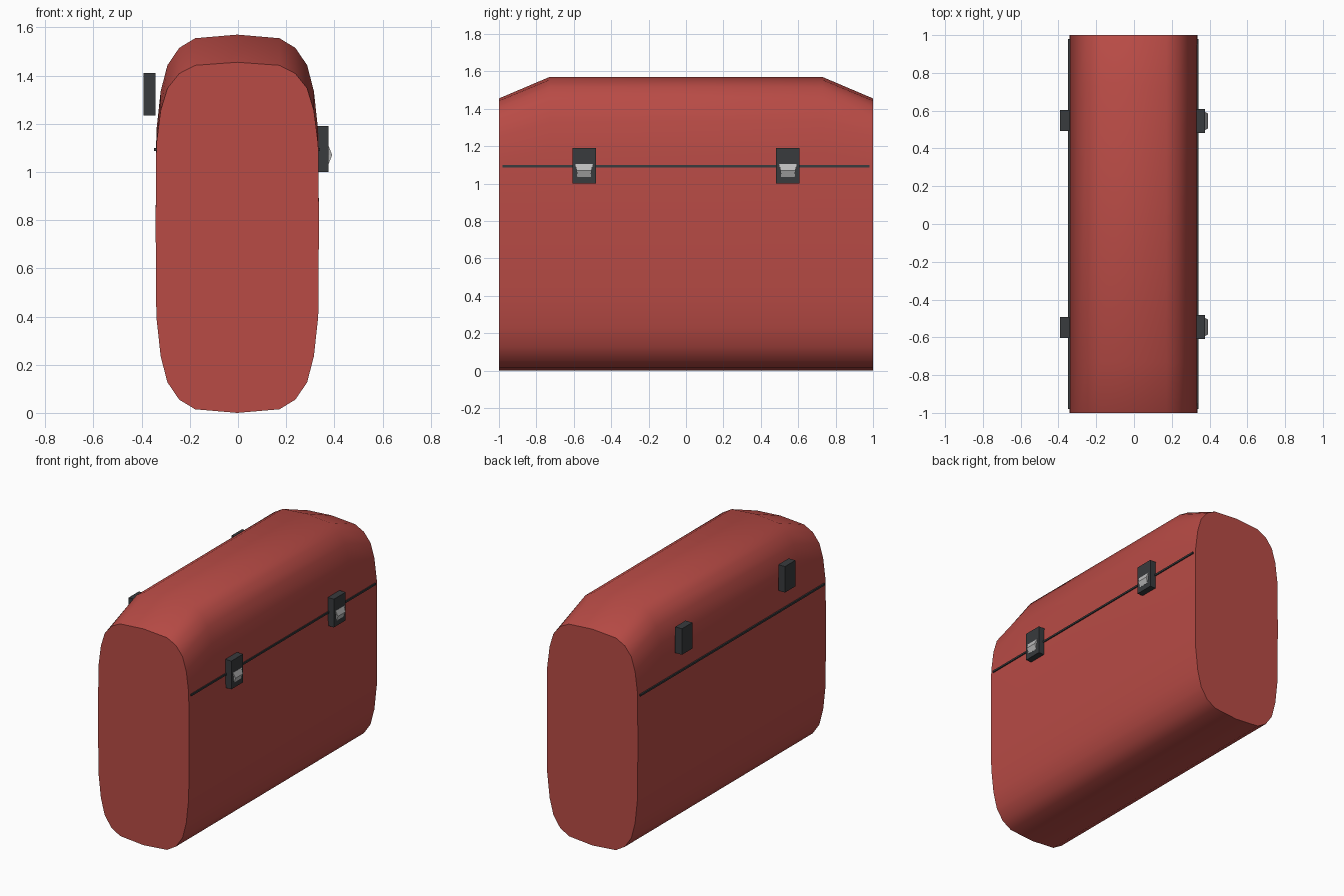
import bpy, bmesh, math

if "Cube" in bpy.data.objects:
    bpy.data.objects.remove(bpy.data.objects["Cube"])


def material(name, rgb):
    m = bpy.data.materials.new(name)
    m.diffuse_color = (*rgb, 1)
    m.use_nodes = True
    m.node_tree.nodes["Principled BSDF"].inputs["Base Color"].default_value = m.diffuse_color
    return m


RED = material("red_shell", (0.48, 0.07, 0.06))
DARK = material("dark_fittings", (0.04, 0.043, 0.047))
GREY = material("latch_metal", (0.5, 0.5, 0.5))


def loft(name, rings, mat, smooth=False):
    """Skin equal-length point loops and cap both ends."""
    bm = bmesh.new()
    loops = [[bm.verts.new(p) for p in ring] for ring in rings]
    n = len(loops[0])
    for a, b in zip(loops, loops[1:]):
        for i in range(n):
            j = (i + 1) % n
            bm.faces.new((a[i], a[j], b[j], b[i]))
    bm.faces.new(loops[0])
    bm.faces.new(loops[-1])
    bmesh.ops.recalc_face_normals(bm, faces=bm.faces)
    me = bpy.data.meshes.new(name)
    bm.to_mesh(me)
    bm.free()
    ob = bpy.data.objects.new(name, me)
    bpy.context.collection.objects.link(ob)
    me.materials.append(mat)
    if smooth:
        bpy.ops.object.select_all(action='DESELECT')
        ob.select_set(True)
        bpy.context.view_layer.objects.active = ob
        bpy.ops.object.shade_smooth_by_angle(angle=math.radians(35))
    return ob


def box(name, x0, x1, y0, y1, z0, z1, mat):
    ring = lambda y: [(x0, y, z0), (x1, y, z0), (x1, y, z1), (x0, y, z1)]
    return loft(name, [ring(y0), ring(y1)], mat)


# Case shell: rounded cross-section, lid sloping down towards both ends
MID = 0.785
CX = -0.003
quarter = [(0, 0.785), (0.175, 0.77), (0.241, 0.73), (0.29, 0.658),
           (0.318, 0.55), (0.336, 0.385), (0.339, 0)]
right = quarter + [(x, -z) for x, z in quarter[-2::-1]]
section = right + [(-x, z) for x, z in right[-2:0:-1]]


def shell_ring(y, lid):
    return [(CX + x, y, MID + z * (lid if z > 0 else 1)) for x, z in section]


loft("case_shell", [shell_ring(y, k) for y, k in
                    ((-1, 0.854), (-0.73, 1), (0.73, 1), (1, 0.854))], RED, True)

# Dark seam strips between lid and base on both sides
box("seam_right", 0.32, 0.341, -0.98, 0.98, 1.087, 1.099, DARK)
box("seam_left", -0.349, -0.325, -0.98, 0.98, 1.087, 1.099, DARK)

for side, label in ((-1, "front"), (1, "back")):
    # Clasp with a pointed metal latch tapering downwards
    y = side * 0.545
    box("clasp_" + label, 0.325, 0.376, y - 0.0625, y + 0.0625, 1.0, 1.19, DARK)
    rows = ((1.035, 0.036, 0.377), (1.07, 0.04, 0.391), (1.105, 0.047, 0.377))
    loft("latch_" + label,
         [[(0.37, y - w, z), (x, y - w, z), (x, y + w, z), (0.37, y + w, z)]
          for z, w, x in rows], GREY)
    # Hinge block on the opposite side
    y = side * 0.548
    box("hinge_" + label, -0.392, -0.342, y - 0.055, y + 0.055, 1.235, 1.41, DARK)
